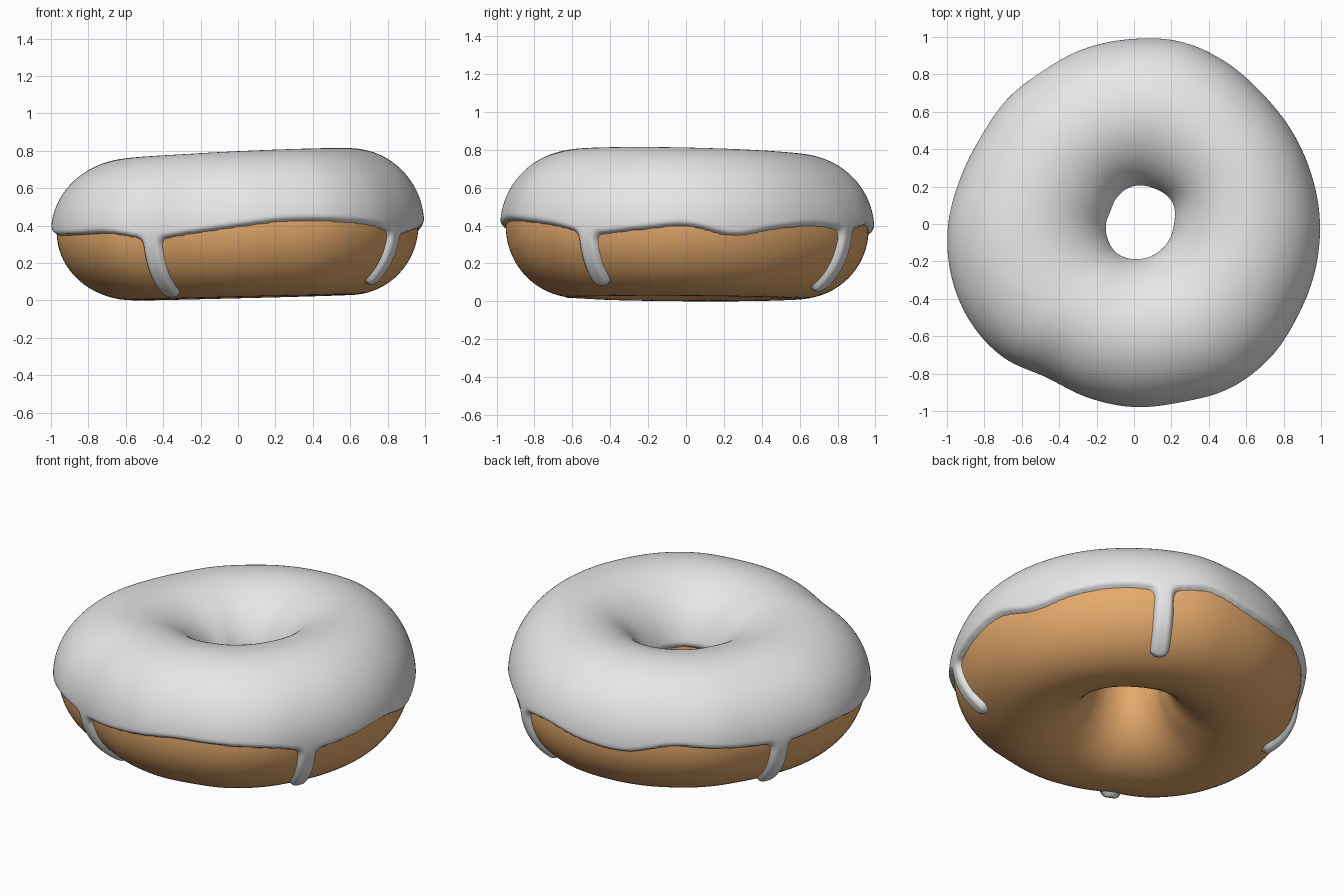
import bpy, bmesh, math
from math import sin, cos, pi, radians

if "Cube" in bpy.data.objects:
    bpy.data.objects.remove(bpy.data.objects["Cube"])

# Lumpy ring measurements, evenly spaced around the circle from +x
OUTER = [.995, .985, .98, .98, .995, 1.01, .99, .975, .957, .953, .943, .96,
         .995, 1.015, 1.02, 1.0, .945, .96, .98, .99, 1.02, 1.022, 1.005, 1.0]
HOLE = [.21, .23, .21, .19, .155, .125, .13, .145, .17, .18, .19, .20]
EDGE = [.40, .35, .385, .40, .38, .405, .36, .345, .39, .37, .35, .345,
        .37, .35, .35, .36, .33, .36, .395, .425, .425, .405, .36, .38]
# Drips: angle in degrees, height of tip
DRIPS = [(-32, .095), (60, .065), (159, .06), (240, .035)]
THICK, DRIP_R, INNER_EDGE = .03, .05, .46


def around(table, t):
    """Smooth periodic interpolation of a table."""
    n = len(table)
    f = (t / (2 * pi)) % 1 * n
    i = int(f)
    u = f - i
    a, b, c, d = (table[(i + k) % n] for k in (-1, 0, 1, 2))
    return b + .5 * u * (c - a + u * (2*a - 5*b + 4*c - d + u * (3*(b - c) + d - a)))


def section(t):
    """Ellipse section of the dough: centre radius, half width, centre z, half height."""
    ro, ri = around(OUTER, t) - THICK, around(HOLE, t) + THICK - .005
    top = .785 - THICK + .03 * cos(t + radians(25))
    low = .015 + .015 * cos(t + radians(15))
    return (ro + ri) / 2, (ro - ri) / 2, (top + low) / 2, (top - low) / 2


def smooth_max(a, b, k):
    h = max(k - abs(a - b), 0) / k
    return max(a, b) + h * h * k / 4


def icing_distance(t, p, sec, edge):
    """Positive inside the iced area, negative outside."""
    c, a, zc, b = sec
    z = zc + b * sin(p)
    if cos(p) < 0:
        return z - INNER_EDGE
    d = z - edge
    for deg, tip in DRIPS:
        dt = (t - radians(deg) + pi) % (2 * pi) - pi
        if abs(dt) < .4:
            end = math.asin((tip - zc) / b) + DRIP_R / .38
            dv = .38 * (p - min(max(p, end), .1))
            du = (c + a * cos(p)) * dt
            d = smooth_max(d, DRIP_R - math.hypot(du, dv), .05)
    return d


def icing_height(d):
    """Rounded rim, dipping under the dough outside the icing."""
    if d < 0:
        return max(d, -.02)
    e = 1 - min(d / THICK, 1)
    return THICK * math.sqrt(1 - e * e)


def ring(name, n, m, colour, iced):
    bm = bmesh.new()
    grid, dist = [], []
    for i in range(n):
        t = 2 * pi * i / n
        sec = c, a, zc, b = section(t)
        edge = around(EDGE, t)
        row, drow = [], []
        for j in range(m):
            p = 2 * pi * j / m - pi / 2
            d = icing_distance(t, p, sec, edge) if iced else 1
            h = icing_height(d) if iced else 0
            nr, nz = cos(p) / a, sin(p) / b
            q = h / math.hypot(nr, nz)
            r = c + a * cos(p) + nr * q
            row.append(bm.verts.new((r * cos(t), r * sin(t), zc + b * sin(p) + nz * q)))
            drow.append(d)
        grid.append(row)
        dist.append(drow)
    for i in range(n):
        k = (i + 1) % n
        for j in range(m):
            l = (j + 1) % m
            quad = [(i, j), (k, j), (k, l), (i, l)]
            if max(dist[x][y] for x, y in quad) > -.02:
                bm.faces.new([grid[x][y] for x, y in quad]).smooth = True
    bmesh.ops.delete(bm, geom=[v for v in bm.verts if not v.link_faces], context='VERTS')
    mesh = bpy.data.meshes.new(name)
    bm.to_mesh(mesh)
    bm.free()
    mat = bpy.data.materials.new(name + "_colour")
    mat.diffuse_color = (*colour, 1)
    mat.use_nodes = True
    mat.node_tree.nodes["Principled BSDF"].inputs["Base Color"].default_value = mat.diffuse_color
    mesh.materials.append(mat)
    obj = bpy.data.objects.new(name, mesh)
    bpy.context.collection.objects.link(obj)
    return obj


# Dough ring
ring("dough", 144, 72, (.78, .40, .15), False)
# Icing coat with drips
ring("icing", 600, 216, (.8, .8, .8), True)
